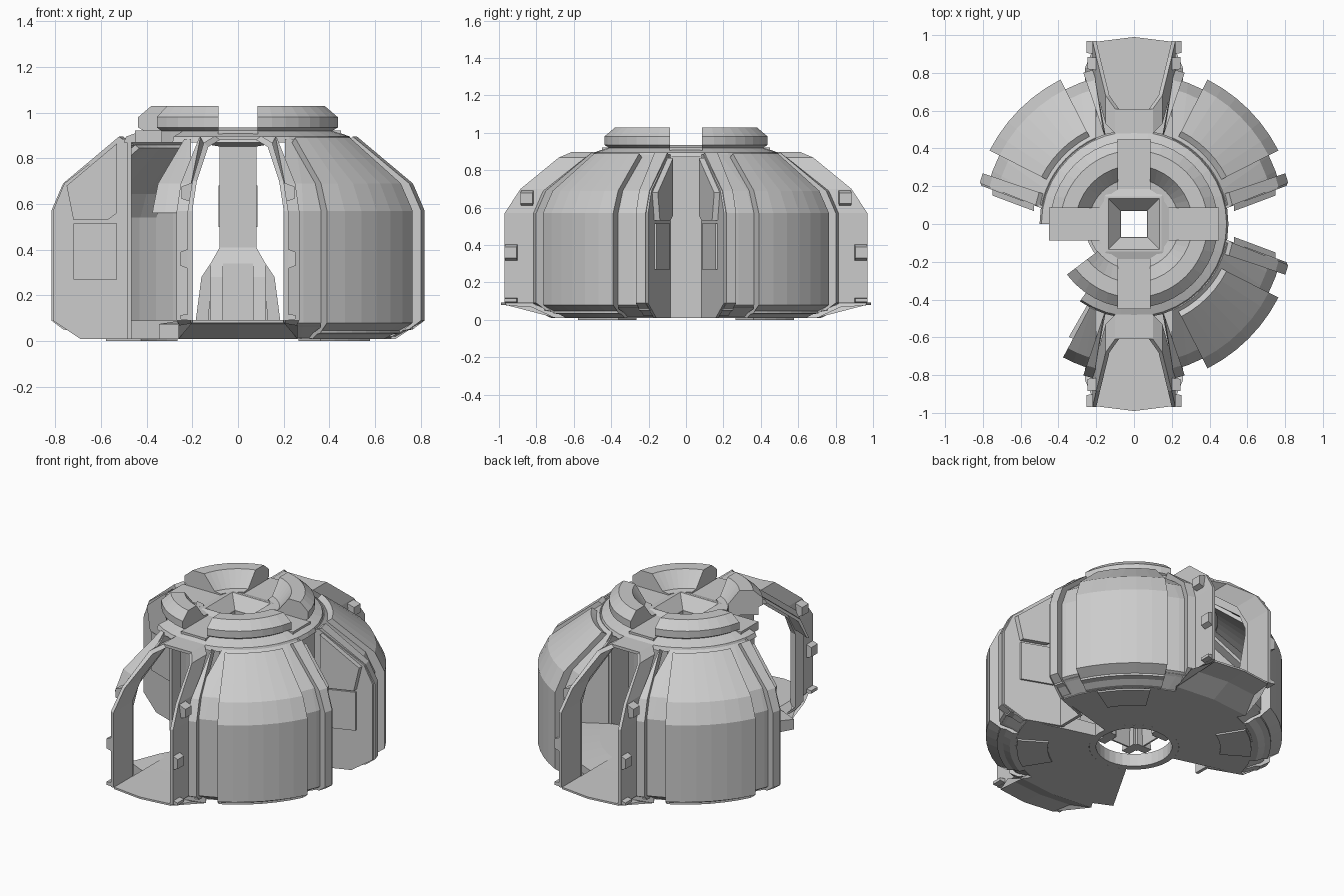
import bpy, bmesh
from math import sin, cos, asin, radians, pi

if "Cube" in bpy.data.objects:
    bpy.data.objects.remove(bpy.data.objects["Cube"])


def mesh_object(name, verts, faces):
    bm = bmesh.new()
    vs = [bm.verts.new(v) for v in verts]
    for f in faces:
        bm.faces.new([vs[i] for i in f])
    bmesh.ops.recalc_face_normals(bm, faces=bm.faces)
    me = bpy.data.meshes.new(name)
    bm.to_mesh(me)
    bm.free()
    ob = bpy.data.objects.new(name, me)
    bpy.context.collection.objects.link(ob)
    return ob


def loft(name, rings, loop=False):
    """Skin equal-length closed rings of points."""
    m, n = len(rings[0]), len(rings)
    verts = [p for r in rings for p in r]
    faces = []
    for i in range(n if loop else n - 1):
        a, b = i * m, ((i + 1) % n) * m
        for j in range(m):
            k = (j + 1) % m
            faces.append((a + j, a + k, b + k, b + j))
    if not loop:
        faces += [tuple(range(m)), tuple(range((n - 1) * m, n * m))]
    return mesh_object(name, verts, faces)


def sector(name, prof, t0, t1, n, sx=1, sy=1):
    """Solid of revolution in one quadrant; ends are angles or functions of r."""
    f0 = t0 if callable(t0) else (lambda r: radians(t0))
    f1 = t1 if callable(t1) else (lambda r: radians(t1))
    rings = []
    for k in range(n + 1):
        ring = []
        for r, z in prof:
            a = f0(r) + (f1(r) - f0(r)) * k / n
            ring.append((sx * r * cos(a), sy * r * sin(a), z))
        rings.append(ring)
    return loft(name, rings)


def shell(outer, t):
    """Thin-walled version of an outer profile."""
    return outer + [(r - t, max(z - t * .7, outer[0][1] + .004)) for r, z in reversed(outer)]


def prism(name, pts, d):
    return loft(name, [pts, [(p[0] + d[0], p[1] + d[1], p[2] + d[2]) for p in pts]])


def box(name, x0, x1, y0, y1, z0, z1):
    return prism(name, [(x0, y0, z0), (x1, y0, z0), (x1, y1, z0), (x0, y1, z0)],
                 (0, 0, z1 - z0))


def wall_y(x):
    return 0.08 + 0.373 * (x - 0.48)


def side_end(r):            # edge of the flared side recess
    return asin(wall_y(r) / r)


def door_end(r):            # edge parallel to the doorway
    return pi / 2 - asin(0.205 / r)


def slot0(r):               # edges of the roof channels
    return asin(0.085 / r)


def slot1(r):
    return pi / 2 - slot0(r)


BASE = shell([(.68, .01), (.80, .08), (.80, .57), (.745, .69), (.50, .885)], .015)
TORN = shell([(.80, .56), (.745, .69), (.50, .885)], .015)
FIN = shell([(.71, .02), (.845, .09), (.845, .57), (.79, .69), (.53, .895)], .055)
WING = shell([(.72, .01), (.858, .08), (.858, .57), (.80, .69), (.55, .89)], .065)
CAP = [(.20, .87), (.20, .93), (.24, .935), (.31, 1.028), (.39, 1.028), (.445, .98),
       (.445, .935), (.42, .92), (.42, .87)]
BOWL = [(.20, .87), (.20, .93), (.245, .937), (.245, .87)]
SHOULDER = [(.40, .87), (.40, .92), (.42, .92), (.49, .895), (.50, .87)]
LIP = [(.22, .01), (.22, .09), (.26, .09), (.26, .01)]
FLOOR = [(.26, .01), (.26, .09), (.50, .09), (.69, .075), (.69, .01)]
PLATE = [(.50, 0), (.50, .02), (.68, .02), (.68, 0)]

# Four quadrants; the front-left one is mostly open
for sx, sy in ((1, 1), (-1, 1), (1, -1), (-1, -1)):
    whole = (sx, sy) != (-1, -1)
    sector("wall_base", BASE if whole else TORN, side_end if whole else 62, door_end,
           10 if whole else 3, sx, sy)
    sector("door_side_rib", FIN, 71.5, lambda r: max(radians(72), door_end(r)), 1, sx, sy)
    sector("roof_cap", CAP, slot0 if whole else 37, slot1, 8 if whole else 5, sx, sy)
    sector("shoulder_ring", SHOULDER, 0 if whole else 55, 90, 10 if whole else 4, sx, sy)
    sector("floor_hole_lip", LIP, 0, 90, 8, sx, sy)
    sector("floor_ring", FLOOR, (lambda r: side_end(max(r, .48))) if whole else 60, 90,
           8 if whole else 3, sx, sy)
    if not whole:
        sector("roof_bowl_rim", BOWL, slot0, 37, 2, sx, sy)
        continue
    sector("outer_wing", WING, 27, 63, 6, sx, sy)
    sector("recess_side_rib", FIN, side_end, 18.5, 1, sx, sy)
    sector("underside_plate", PLATE, 32, 58, 4, sx, sy)
    # Flared side wall of the recess with its two panels
    wall = [(.48, .01), (.69, .01), (.81, .09), (.81, .57), (.76, .69), (.51, .885), (.48, .885)]
    lower = [(.53, .27), (.72, .27), (.72, .515), (.53, .515)]
    upper = [(.53, .56), (.57, .53), (.72, .53), (.75, .68), (.53, .865)]
    for nm, pts, a, d in (("recess_side_wall", wall, .015, 0),
                          ("recess_lower_panel", lower, .01, .012),
                          ("recess_upper_panel", upper, .01, .03)):
        prism(nm, [(sx * x, sy * (wall_y(x) + a), z) for x, z in pts], (0, -sy * (d + a), 0))

# Back walls of the side recesses
box("recess_back_wall_right", .465, .485, -.09, .09, .01, .89)
box("recess_back_wall_left", -.485, -.465, 0, .09, .01, .89)

# Roof channel bars
for s in (1, -1):
    box("roof_channel_x", s * .17, s * .45, -.087, .087, .87, .922)
    box("roof_channel_y", -.087, .087, s * .17, s * .45, .87, .922)


def square(h, z):
    return [(-h, -h, z), (h, -h, z), (h, h, z), (-h, h, z)]


# Central square pit and the hollow column beneath it
loft("roof_pit", [square(.19, .87), square(.19, .92), square(.145, .935), square(.135, .935),
                  square(.072, .86), square(.072, .85)], loop=True)
loft("column", [square(.08, .86), square(.08, .41), square(.12, .34), square(.13, .09),
                square(.12, .09), square(.11, .33), square(.07, .40), square(.07, .86)], loop=True)
for ax in range(4):
    c, s = round(cos(ax * pi / 2)), round(sin(ax * pi / 2))

    def turn(p):
        return (p[0] * c - p[1] * s, p[0] * s + p[1] * c, p[2])
    # Window frame on each column face
    fr = [[turn((x * k, y, .59 + h * k)) for k, y in
           ((1, -.075), (1, -.085), (.85, -.085), (.85, -.075))]
          for x, h in ((-.04, -.09), (.04, -.09), (.04, .09), (-.04, .09))]
    loft("column_window_frame", fr, loop=True)
    # Splayed buttress pair at the foot
    for m in (1, -1):
        prism("column_buttress", [turn((m * .065, -.08, .09)), turn((m * .065, -.185, .09)),
                                  turn((m * .065, -.16, .28)), turn((m * .065, -.12, .34)),
                                  turn((m * .065, -.08, .34))],
              turn((m * .055, 0, 0)))

# Doorways front and back: x, z, outer y, inner y
half = [(.2, .09, .97, .78), (.2, .57, .97, .78), (.18, .70, .885, .71),
        (.13, .85, .68, .53), (.08, .88, .61, .48)]
arch = half + [(-x, z, y, b) for x, z, y, b in reversed(half)]
for sy in (1, -1):
    rings = []
    for x, z, y, b in arch:
        g = 1 if x > 0 else -1
        ox, oz = x + g * .02, z + (.018 if z > .8 else 0)
        rings.append([(x, sy * y, z), (x, sy * b, z), (ox, sy * b, oz), (ox, sy * y, oz)])
    loft("door_frame", rings)
    # Sill: thin bowed lip over a sloped underside
    sill = []
    for x, y in ((-.2, .965), (0, .99), (.2, .965)):
        sill.append([(x, sy * .60, .01), (x * 1.3, sy * (y - .27), .01), (x * 1.3, sy * (y - .14), .07),
                     (x, sy * y, .08), (x, sy * y, .092), (x, sy * .60, .09)])
    loft("door_sill", sill)
    prism("door_floor", [(-.2, sy * .45, .01), (.2, sy * .45, .01), (.2, sy * .62, .01),
                         (-.2, sy * .62, .01)], (0, 0, .08))
    # Brackets along the door edges
    for m in (1, -1):
        for x, y, z, h in ((.2, .935, .36, .05), (.195, .85, .65, .045), (.2, .935, .105, .015)):
            outer = [(m * x, sy * (y - .035), z - h), (m * (x + .052), sy * (y - .03), z - h * .6),
                     (m * (x + .052), sy * (y - .03), z + h * .6), (m * x, sy * (y - .035), z + h)]
            prism("door_bracket", outer, (0, sy * .065, 0))
